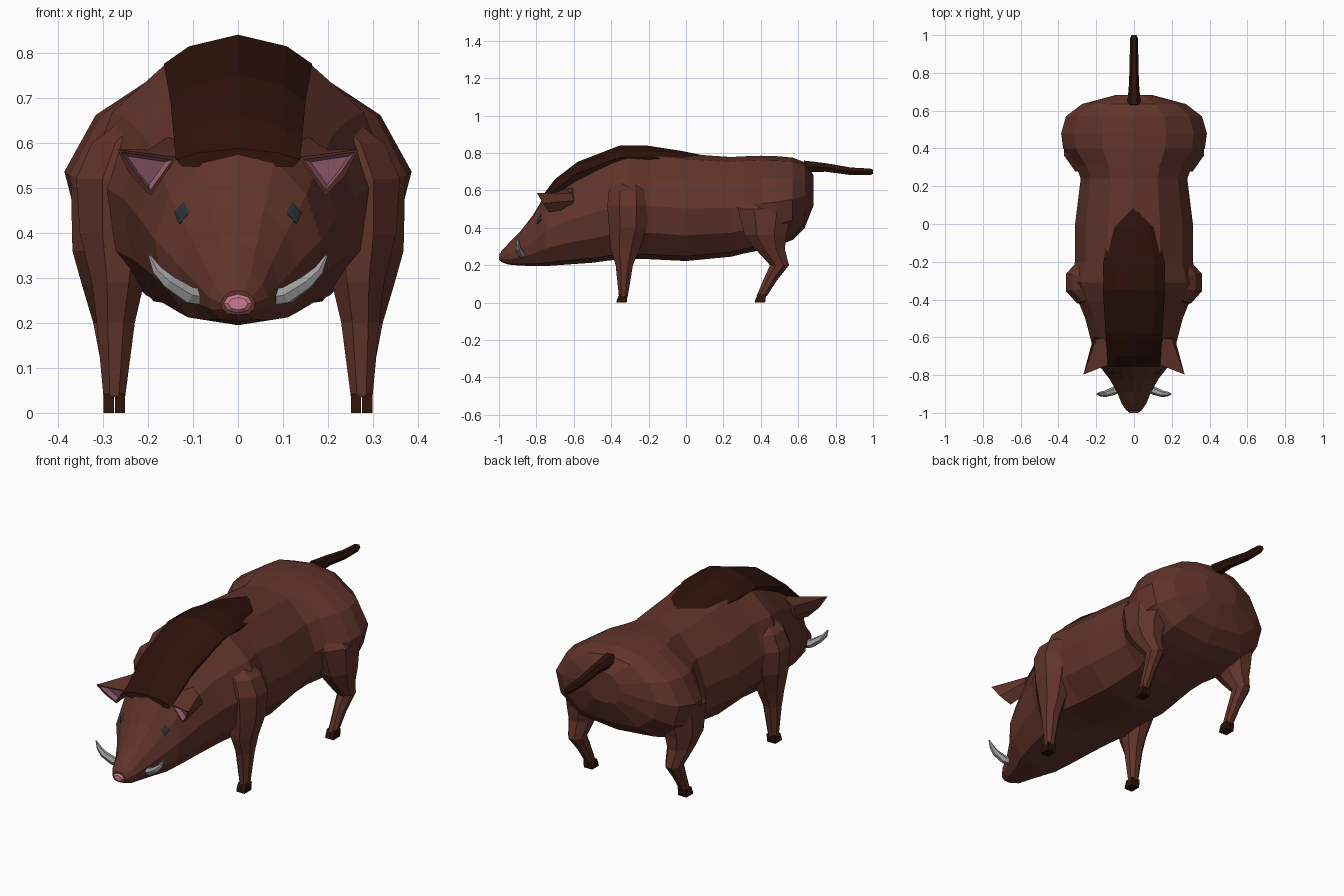
import bpy, bmesh, math
from mathutils import Vector
from mathutils.bvhtree import BVHTree

if "Cube" in bpy.data.objects:
    bpy.data.objects.remove(bpy.data.objects["Cube"])


def material(name, rgb):
    m = bpy.data.materials.new(name)
    m.diffuse_color = (*rgb, 1)
    m.use_nodes = True
    m.node_tree.nodes["Principled BSDF"].inputs["Base Color"].default_value = m.diffuse_color
    return m


BROWN = material("brown_hide", (0.12, 0.034, 0.023))
DARK = material("dark_bristle", (0.026, 0.006, 0.003))
PINK = material("pink_skin", (0.6, 0.2, 0.29))
EAR_PINK = material("ear_pink", (0.36, 0.13, 0.19))
GREY = material("tusk_grey", (0.36, 0.36, 0.36))
EYE = material("eye_dark", (0.02, 0.028, 0.03))


def finish(name, bm, *mats):
    bmesh.ops.recalc_face_normals(bm, faces=bm.faces)
    me = bpy.data.meshes.new(name)
    bm.to_mesh(me)
    bm.free()
    for m in mats:
        me.materials.append(m)
    ob = bpy.data.objects.new(name, me)
    bpy.context.collection.objects.link(ob)
    return ob


def loft(name, rings, mat):
    """Skin a list of closed point rings and cap both ends."""
    bm = bmesh.new()
    vs = [[bm.verts.new(p) for p in r] for r in rings]
    n = len(vs[0])
    for a, b in zip(vs, vs[1:]):
        for i in range(n):
            j = (i + 1) % n
            bm.faces.new((a[i], a[j], b[j], b[i]))
    bm.faces.new(vs[0])
    bm.faces.new(vs[-1])
    return finish(name, bm, mat)


def tube(name, path, sides, mat):
    """Tapered tube; path entries are (x, y, z, radius)."""
    rings = []
    for i, p in enumerate(path):
        d = Vector(path[min(i + 1, len(path) - 1)][:3]) - Vector(path[max(i - 1, 0)][:3])
        q = d.to_track_quat('Z', 'Y')
        rings.append([Vector(p[:3]) + q @ Vector((p[3] * math.cos(t), p[3] * math.sin(t), 0))
                      for t in (2 * math.pi * k / sides for k in range(sides))])
    return loft(name, rings, mat)


def section(half, y, w, z0, h):
    """Symmetric closed ring from a right-half profile in unit coordinates."""
    pts = half + [(-x, z) for x, z in reversed(half) if x > 0]
    return [(x * w, y, z0 + z * h) for x, z in pts]


# Body and head: (y, top, bottom, half width)
BODY = [(-.99, .272, .218, .038), (-.95, .315, .203, .066),
        (-.89, .375, .198, .09), (-.82, .465, .195, .13), (-.75, .582, .195, .185),
        (-.64, .68, .203, .222), (-.5, .755, .213, .258), (-.41, .79, .225, .295),
        (-.31, .815, .235, .34), (-.2, .815, .232, .312), (0, .795, .222, .312), (.24, .778, .245, .282),
        (.31, .782, .262, .308), (.4, .785, .28, .375), (.48, .783, .3, .386), (.57, .775, .335, .36),
        (.635, .75, .4, .275), (.682, .68, .52, .1)]
HALF = [(0, 1), (.44, .95), (.82, .75), (1, .49), (.92, .24), (.6, .045), (0, 0)]
body = loft("body", [section(HALF, y, w, b, t - b) for y, t, b, w in BODY], BROWN)

# Dark mane along the back
MANE = [(-.755, .138, .588), (-.7, .142, .66), (-.58, .15, .752), (-.35, .165, .841),
        (-.22, .165, .841), (-.02, .13, .81), (.09, .01, .788)]
MHALF = [(0, 0), (.66, -.4), (1, -1), (.9, -1.6)]
loft("mane", [section(MHALF, y, w, t, .065 * min(1, .1 + w * 5.5) * (.45 if y < -.74 else 1))
              for y, w, t in MANE], DARK)

# Legs: (z, x, y, rx, ry)
FRONT = [(.035, .275, -.335, .026, .026), (.2, .272, -.33, .046, .05), (.29, .267, -.325, .063, .085),
         (.4, .265, -.31, .094, .11), (.52, .26, -.31, .108, .12), (.6, .235, -.31, .098, .11),
         (.66, .19, -.31, .06, .08)]
HIND = [(.035, .275, .405, .025, .03), (.12, .278, .45, .031, .04), (.2, .283, .5, .042, .055),
        (.285, .288, .45, .064, .085), (.36, .285, .425, .09, .12), (.5, .266, .425, .114, .16),
        (.58, .22, .43, .09, .14)]
legs = []
for side, s in (("left", 1), ("right", -1)):
    for kind, spec in (("front", FRONT), ("hind", HIND)):
        rings = []
        for z, x, y, rx, ry in spec:
            rings.append([(s * x + rx * math.cos(a), y + ry * math.sin(a), z)
                          for a in (math.pi * (k + .5) / 4 for k in range(8))])
        legs.append(loft(f"{kind}_leg_{side}", rings, BROWN))
        # Cloven hoof: two small tapered toes
        _, x, y, rx, ry = spec[0]
        for n, o in enumerate((-1, 1)):
            cx = s * x + o * .0125
            toe = [[(cx + a * r, y + d + b * l, z) for a, b in ((-1, -1), (1, -1), (1, 1), (-1, 1))]
                   for z, r, l, d in ((0, .0115, .028, -.01), (.016, .0115, .027, -.007), (.042, .0115, .023, 0))]
            loft(f"{kind}_hoof_{side}_{n + 1}", toe, DARK)

# Tail
tube("tail", [(0, .63, .728, .036), (0, .75, .722, .026), (0, .88, .702, .023),
              (0, .985, .699, .02), (0, 1.0, .699, .013)], 6, DARK)

# Nose pad
loft("nose", [[(w * math.cos(a), y, .243 + h * math.sin(a)) for a in (math.pi * k / 4 for k in range(8))]
              for y, w, h in ((-.97, .034, .024), (-.993, .032, .021), (-1.0, .022, .014))], PINK)

# Tusks, ears and eyes on both sides
bm = bmesh.new()
bm.from_mesh(body.data)
bvh = BVHTree.FromBMesh(bm)
bm.free()
for side, s in (("left", 1), ("right", -1)):
    tube(f"tusk_{side}", [(s * .065, -.865, .255, .02), (s * .11, -.885, .262, .021),
                          (s * .155, -.9, .292, .017), (s * .18, -.9, .318, .012),
                          (s * .197, -.9, .35, .003)], 6, GREY)

    # Ear: rim opening forward, closed to a root at the back, hollow pink inside
    bm = bmesh.new()
    rim = [bm.verts.new((s * x, y, z)) for x, y, z in
           ((.135, -.745, .568), (.268, -.797, .586), (.24, -.765, .53), (.195, -.735, .483))]
    root = [bm.verts.new((s * x, y, z)) for x, y, z in
            ((.13, -.6, .63), (.2, -.61, .585), (.215, -.6, .545), (.185, -.62, .5))]
    for i in range(4):
        j = (i + 1) % 4
        bm.faces.new((rim[i], rim[j], root[j], root[i]))
    bm.faces.new(root)
    front = bm.faces.new(rim)
    bmesh.ops.recalc_face_normals(bm, faces=bm.faces)
    bmesh.ops.inset_region(bm, faces=[front], thickness=.012)
    hollow = bmesh.ops.extrude_discrete_faces(bm, faces=[front])["faces"][0]
    centre = hollow.calc_center_median()
    for v in hollow.verts:
        v.co = centre + (v.co - centre) * .75 + Vector((0, .03, 0))
    hollow.material_index = 1
    for e in hollow.edges:
        for f in e.link_faces:
            f.material_index = 1
    finish(f"ear_{side}", bm, BROWN, EAR_PINK)

    # Eye: small diamond seated on the head surface
    hit, nor, _, _ = bvh.ray_cast(Vector((s * .125, -1.5, .445)), Vector((0, 1, 0)))
    if hit is None:
        hit, nor = Vector((s * .125, -.78, .445)), Vector((s * .6, -.7, .3))
    q = nor.to_track_quat('Z', 'Y')
    eye = [[hit + q @ Vector((.02 * k * math.cos(a), .027 * k * math.sin(a), h))
            for a in (math.pi * i / 2 for i in range(4))]
           for k, h in ((1, -.008), (1, .001), (.5, .004))]
    loft(f"eye_{side}", eye, EYE)

# Fuse the legs into the body so the skin is one surface
for leg in legs:
    mod = body.modifiers.new("fuse", 'BOOLEAN')
    mod.operation = 'UNION'
    mod.solver = 'EXACT'
    mod.object = leg
bpy.context.view_layer.objects.active = body
for mod in list(body.modifiers):
    bpy.ops.object.modifier_apply(modifier=mod.name)
for leg in legs:
    bpy.data.objects.remove(leg, do_unlink=True)
body.name = "body_and_legs"
